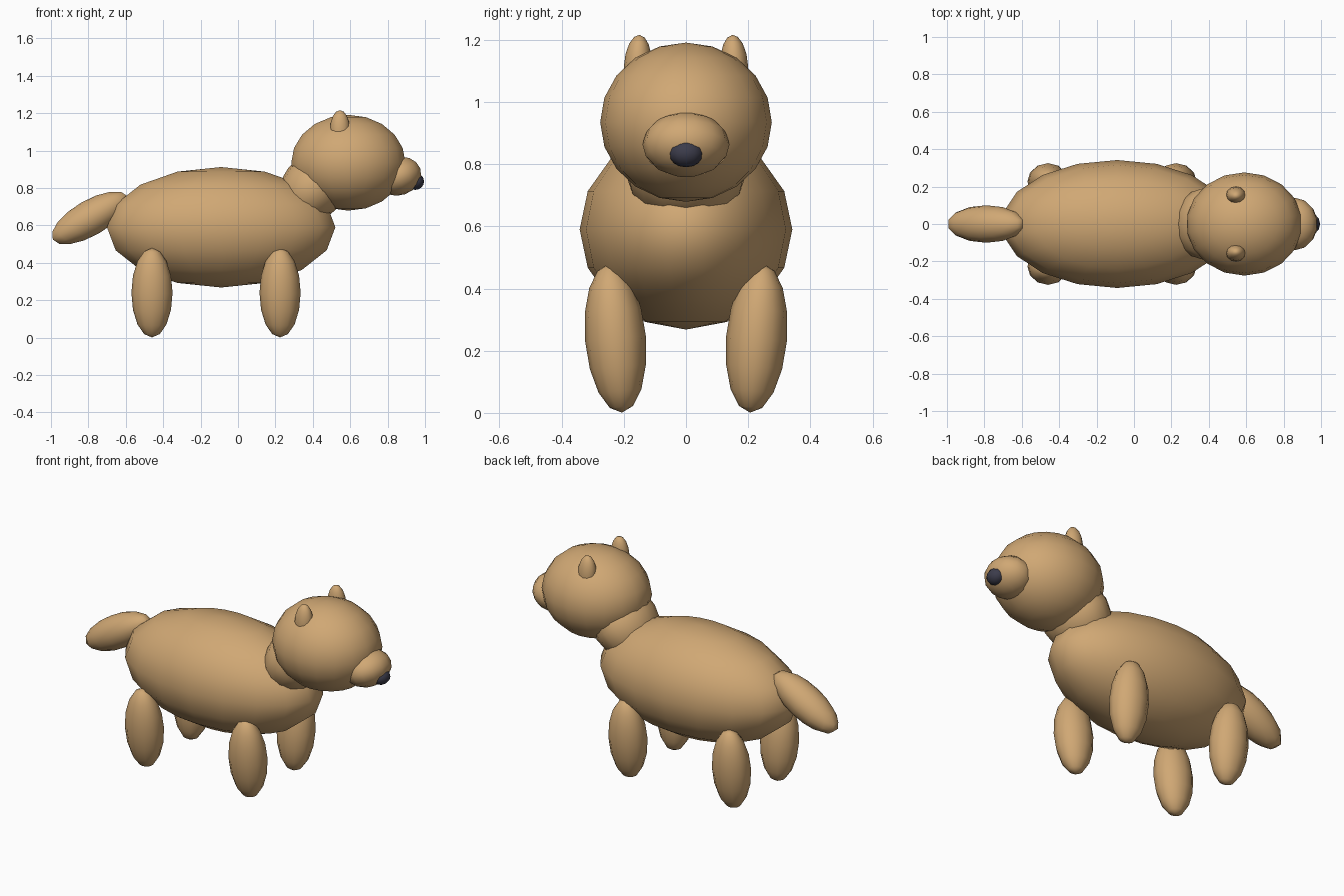
import bpy
from math import radians

cube = bpy.data.objects.get("Cube")
if cube:
    bpy.data.objects.remove(cube, do_unlink=True)


def make_material(name, colour):
    mat = bpy.data.materials.new(name)
    mat.use_nodes = True
    mat.diffuse_color = colour
    mat.node_tree.nodes["Principled BSDF"].inputs["Base Color"].default_value = colour
    return mat


fur = make_material("tan_fur", (0.63, 0.39, 0.175, 1))
black = make_material("dark_nose", (0.045, 0.045, 0.07, 1))


def ellipsoid(name, centre, radii, tilt=(0, 0, 0), mat=fur, segments=16, rings=8):
    """Smooth stretched sphere, tilted by degrees about each axis."""
    bpy.ops.mesh.primitive_uv_sphere_add(
        segments=segments, ring_count=rings, radius=1, location=centre,
        rotation=[radians(a) for a in tilt])
    obj = bpy.context.object
    obj.name = name
    obj.scale = radii
    obj.data.materials.append(mat)
    bpy.ops.object.shade_smooth()
    return obj


# Trunk, neck and head
ellipsoid("body", (-0.09, 0, 0.59), (0.62, 0.342, 0.322), segments=18)
ellipsoid("neck", (0.4, 0, 0.8), (0.17, 0.2, 0.2), (0, 40, 0))
ellipsoid("head", (0.59, 0, 0.935), (0.31, 0.276, 0.256), segments=18, rings=10)

# Face
ellipsoid("muzzle", (0.86, 0, 0.863), (0.125, 0.14, 0.102), (0, -20, 0), segments=14)
ellipsoid("nose", (0.948, 0, 0.835), (0.047, 0.055, 0.045), mat=black, segments=12)

# Tail
ellipsoid("tail", (-0.79, 0, 0.64), (0.237, 0.1, 0.095), (0, -30, 0), segments=14)

# Paired legs and ears
for side, label in ((1, "left"), (-1, "right")):
    for end, x in (("front", 0.225), ("back", -0.46)):
        ellipsoid(f"{end}_{label}_leg", (x, side * 0.227, 0.24),
                  (0.11, 0.098, 0.24), (-side * 5, 0, 0), segments=12)
    ellipsoid(f"{label}_ear", (0.545, side * 0.155, 1.112),
              (0.053, 0.045, 0.104), (side * 3, 0, 0), segments=12)
